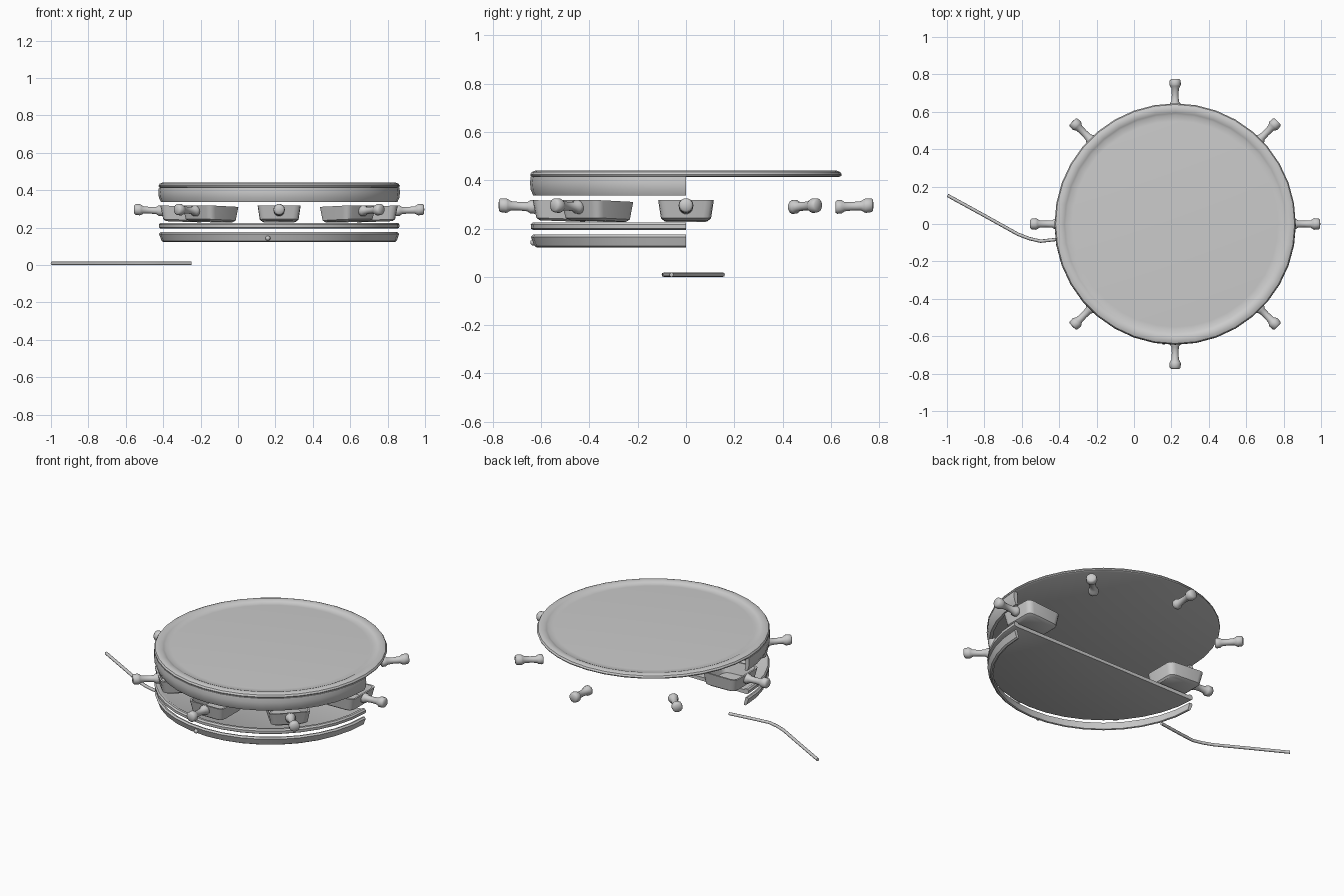
import bpy, bmesh
from math import pi, cos, sin, radians
from mathutils import Matrix, Vector

if "Cube" in bpy.data.objects:
    bpy.data.objects.remove(bpy.data.objects["Cube"])

CX = 0.22  # axis of the round grill


def finish(name, bm, angle=35):
    bmesh.ops.remove_doubles(bm, verts=bm.verts, dist=1e-5)
    bmesh.ops.recalc_face_normals(bm, faces=bm.faces)
    me = bpy.data.meshes.new(name)
    bm.to_mesh(me)
    bm.free()
    ob = bpy.data.objects.new(name, me)
    bpy.context.collection.objects.link(ob)
    bpy.ops.object.select_all(action='DESELECT')
    ob.select_set(True)
    bpy.context.view_layer.objects.active = ob
    bpy.ops.object.shade_smooth_by_angle(angle=radians(angle))
    return ob


def revolve(name, profile, half=False, closed=False, n=36):
    """Spin an (r, z) profile about the grill axis; half = front side only."""
    bm = bmesh.new()
    steps = n // 2 if half else n
    rings = []
    for i in range(steps + 1):
        a = pi + 2 * pi * i / n
        rings.append([bm.verts.new((CX + r * cos(a), r * sin(a), z)) for r, z in profile])
    m = len(profile)
    for a, b in zip(rings, rings[1:]):
        for j in range(m if closed else m - 1):
            k = (j + 1) % m
            bm.faces.new((a[j], b[j], b[k], a[k]))
    if half:
        bm.faces.new(rings[0])
        bm.faces.new(rings[-1])
    bmesh.ops.dissolve_degenerate(bm, dist=1e-5, edges=bm.edges)
    return finish(name, bm)


# Full round grill plate with raised rim and shallow recess
revolve("grill_plate", [(0, .413), (.632, .413), (.643, .418), (.645, .424), (.639, .434),
                        (.625, .44), (.605, .439), (.592, .434), (.582, .428), (.55, .43), (0, .432)])

# Front half of the skirt under the grill plate
revolve("skirt", [(.643, .415), (.646, .39), (.643, .36), (.632, .336),
                  (.615, .336), (.622, .36), (.622, .415)], half=True, closed=True)

# Front half of the lower tray plate
revolve("lower_plate", [(0, .196), (.632, .194), (.642, .2), (.643, .216), (.636, .225),
                        (.622, .225), (.61, .217), (0, .215)], half=True, closed=True)

# Front half of the base band
revolve("base_band", [(.634, .175), (.642, .166), (.628, .128), (.618, .122),
                      (.61, .125), (.622, .172)], half=True, closed=True)

# Small indicator button on the base
bm = bmesh.new()
bmesh.ops.create_uvsphere(bm, u_segments=12, v_segments=8, radius=.013,
                          matrix=Matrix.Translation((.16, -.632, .143)))
finish("base_button", bm)


def outline(r0, r1, w0, w1, c):
    """Plan of a pan: inner end r0, outer end r1, half widths w0 and w1, rounded by c."""
    corners = [Vector(p) for p in ((r0, -w0), (r1, -w1), (r1, w1), (r0, w0))]
    pts = []
    for i, p in enumerate(corners):
        a = p + (corners[i - 1] - p).normalized() * c
        b = p + (corners[(i + 1) % 4] - p).normalized() * c
        for t in (0, .33, .67, 1):
            pts.append(a * (1 - t) ** 2 + p * 2 * t * (1 - t) + b * t * t)
    return pts


def pan(name, angle):
    """Open tray: lofted outside wall, rim, inside wall and floors."""
    layers = [(.418, .605, .085, .09, .235), (.408, .62, .098, .105, .245),
              (.395, .635, .105, .117, .318), (.405, .625, .095, .107, .318),
              (.425, .6, .085, .09, .25)]
    bm = bmesh.new()
    rings = [[bm.verts.new((p.x, p.y, z + (p.x - .63) * .035)) for p in outline(a, b, c, d, .035)]
             for a, b, c, d, z in layers]
    for lo, hi in zip(rings, rings[1:]):
        for j in range(len(lo)):
            k = (j + 1) % len(lo)
            bm.faces.new((lo[j], lo[k], hi[k], hi[j]))
    bm.faces.new(rings[0])
    bm.faces.new(rings[-1])
    bm.transform(Matrix.Translation((CX, 0, 0)) @ Matrix.Rotation(angle, 4, 'Z'))
    finish(name, bm)


def handle(name, angle):
    """Dumbbell shaped grip, spun about the radial direction."""
    prof = [(.62, 0), (.62, .024), (.626, .029), (.645, .028), (.656, .02), (.69, .018),
            (.725, .02), (.738, .028), (.745, .031), (.768, .029), (.775, .022), (.776, 0)]
    bm = bmesh.new()
    n = 14
    rings = [[bm.verts.new((x, r * cos(2 * pi * i / n), .293 + (x - .7) * .05 + r * sin(2 * pi * i / n)))
              for i in range(n)] for x, r in prof]
    for a, b in zip(rings, rings[1:]):
        for j in range(n):
            k = (j + 1) % n
            bm.faces.new((a[j], a[k], b[k], b[j]))
    bmesh.ops.dissolve_degenerate(bm, dist=1e-5, edges=bm.edges)
    bm.transform(Matrix.Translation((CX, 0, 0)) @ Matrix.Rotation(angle, 4, 'Z'))
    finish(name, bm, 50)


# Eight handles all round, five pans on the front half
for i in range(8):
    handle(f"pan_handle_{i + 1}", i * pi / 4)
for i in range(5):
    pan(f"pan_{i + 1}", pi + i * pi / 4)

# Power cord lying on the ground
cu = bpy.data.curves.new("power_cord", 'CURVE')
cu.dimensions = '3D'
cu.bevel_depth = .009
cu.bevel_resolution = 2
cu.use_fill_caps = True
path = [(-.997, .153), (-.8, .045), (-.62, -.055), (-.56, -.078), (-.5, -.092), (-.42, -.083), (-.25, -.06)]
sp = cu.splines.new('POLY')
sp.points.add(len(path) - 1)
for p, (x, y) in zip(sp.points, path):
    p.co = (x, y, .009, 1)
bpy.context.collection.objects.link(bpy.data.objects.new("power_cord", cu))
